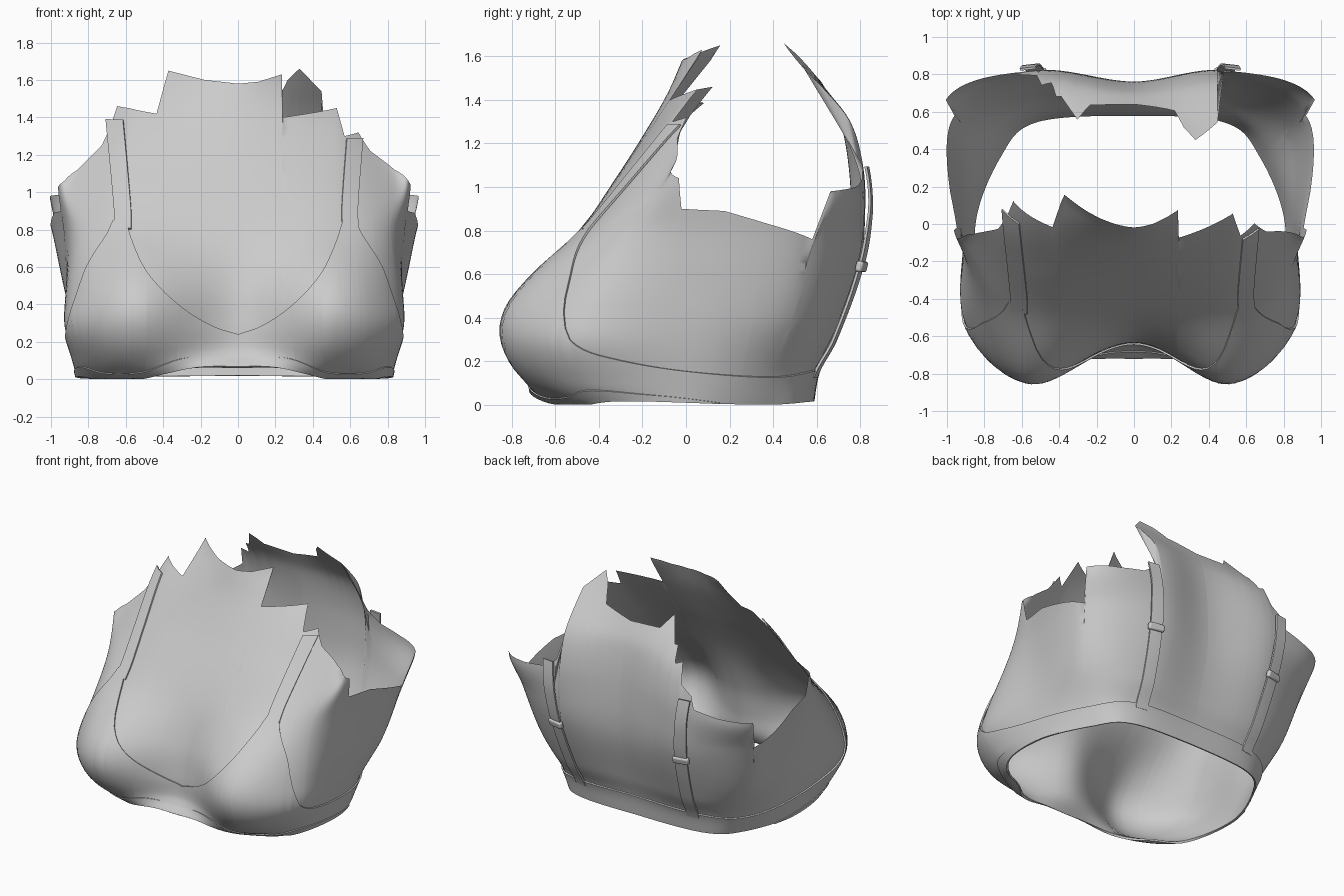
import bpy
from math import floor
from mathutils import Vector

if "Cube" in bpy.data.objects:
    bpy.data.objects.remove(bpy.data.objects["Cube"])


def smooth(pts, t):
    """Cubic interpolation of column values over pts[i][0], clamped at the ends."""
    if t <= pts[0][0]:
        return pts[0][1:]
    if t >= pts[-1][0]:
        return pts[-1][1:]
    i = max(k for k in range(len(pts) - 1) if pts[k][0] <= t)
    a, b = pts[i], pts[i + 1]
    p, n = pts[max(i - 1, 0)], pts[min(i + 2, len(pts) - 1)]
    h = b[0] - a[0]
    s = (t - a[0]) / h
    out = []
    for c in range(1, len(a)):
        m0 = (b[c] - p[c]) / (b[0] - p[0]) * h
        m1 = (n[c] - a[c]) / (n[0] - a[0]) * h
        out.append((2*s**3 - 3*s*s + 1)*a[c] + (s**3 - 2*s*s + s)*m0
                   + (3*s*s - 2*s**3)*b[c] + (s**3 - s*s)*m1)
    return out


def linear(pts, t):
    if t <= pts[0][0]:
        return pts[0][1]
    for a, b in zip(pts, pts[1:]):
        if t <= b[0]:
            return a[1] + (b[1] - a[1]) * (t - a[0]) / (b[0] - a[0])
    return pts[-1][1]


# Vertical profiles around one half of the body, front centre to back centre
centre = [(0, -.72), (.06, -.705), (.1, -.67), (.16, -.64), (.28, -.63), (.5, -.59),
          (.8, -.47), (1.2, -.22), (1.42, -.09), (1.6, -.01)]
apex = [(0, -.53), (.03, -.61), (.1, -.71), (.2, -.8), (.33, -.845), (.45, -.815),
        (.58, -.71), (.8, -.48), (1.1, -.24), (1.4, .0), (1.65, .26)]
outer = [(0, .77, -.36), (.1, .815, -.46), (.28, .88, -.53), (.45, .87, -.49),
         (.8, .82, -.32), (1.05, .85, -.1), (1.3, .78, .06), (1.5, .74, .26)]
side = [(0, .825), (.3, .875), (.6, .9), (.8, .915), (1.04, .95), (1.5, .95)]
flank = [(0, .69, .36), (.15, .74, .4), (.4, .85, .49), (.76, .94, .58), (1, .995, .65), (1.65, .98, .45)]
blade = [(0, .54), (.15, .58), (.3, .665), (.65, .79), (.9, .82), (1.1, .81),
         (1.3, .75), (1.45, .63), (1.55, .53), (1.66, .42)]
spine = [(0, .575), (.15, .6), (.3, .655), (.65, .75), (1, .755), (1.3, .71), (1.45, .64), (1.66, .52)]


def station(k, z):
    if k < 0:
        x, y = station(-k, z)
        return -x, y
    if k > 6:
        x, y = station(12 - k, z)
        return -x, y
    if k == 2:
        return smooth(outer, z)
    if k == 4:
        return smooth(flank, z)
    if k == 3:
        return smooth(side, z)[0], 0.0
    x, prof = {0: (0, centre), 1: (.53, apex), 5: (.5, blade), 6: (0, spine)}[k]
    return x, smooth(prof, z)[0]


def surf(u, z, off=0.0):
    """Body surface: u runs round the body (0 front, +-6 back), off along the normal."""
    def raw(u, z):
        k = floor(u)
        x, y = smooth([(i, *station(i, z)) for i in range(k - 1, k + 3)], u)
        return Vector((x - .02 * min(abs(x) * 2, 1), y, z))
    p = raw(u, z)
    if off:
        e = .01
        n = (raw(u + e, z) - raw(u - e, z)).cross(raw(u, z + e) - raw(u, z - e))
        p = p + n.normalized() * off
        p.z = max(p.z, 0)
    return p


def find_u(x, z, front):
    s = 1 if x >= 0 else -1
    lo, hi = (0, 2.5) if front else (6, 4)
    for _ in range(22):
        m = (lo + hi) / 2
        if s * surf(s * m, z).x < abs(x):
            lo = m
        else:
            hi = m
    return s * lo


def sheet(name, columns, thick=0):
    """Skin a list of point columns; optionally thicken inward."""
    n = len(columns[0])
    verts = [p for c in columns for p in c]
    faces = [(i*n + j, i*n + n + j, i*n + n + j + 1, i*n + j + 1)
             for i in range(len(columns) - 1) for j in range(n - 1)]
    me = bpy.data.meshes.new(name)
    me.from_pydata(verts, [], faces)
    ob = bpy.data.objects.new(name, me)
    bpy.context.collection.objects.link(ob)
    bpy.ops.object.select_all(action='DESELECT')
    ob.select_set(True)
    bpy.context.view_layer.objects.active = ob
    if thick:
        m = ob.modifiers.new("thickness", 'SOLIDIFY')
        m.thickness, m.offset = thick, -1
        bpy.ops.object.modifier_apply(modifier=m.name)
    bpy.ops.object.shade_smooth_by_angle(angle=.8)
    return ob


hem = [(0, .06), (.45, .06), (1, .01), (1.6, .01), (2.2, .025), (3, .012), (4, .003), (5, .015), (6, .02)]


def wrap(name, top, us, rows, off=0, thick=0):
    cols = []
    for u in us:
        lo = smooth(hem, abs(u))[0]
        hi = max(top(u), lo + .005)
        cols.append([surf(u, lo + (hi - lo) * j / rows, off) for j in range(rows + 1)])
    return sheet(name, cols, thick)


def steps(a, b, n):
    return [a + (b - a) * i / n for i in range(n + 1)]


# Torso shell with torn upper edge and arm openings
right_edge = [(0, 1.58), (.2, 1.59), (.43, 1.63), (.44, 1.4), (1.05, 1.45), (1.17, 1.3), (1.45, 1.32),
              (1.65, 1.22), (2.1, 1.12), (2.9, 1.04), (2.95, .9), (3.3, .89), (3.6, .83), (4, .76),
              (4.03, .98), (4.5, 1.0), (4.8, 1.03), (5, 1.1), (5.07, 1.54), (5.32, 1.66), (5.45, 1.6),
              (5.55, 1.5), (6, 1.45)]
left_edge = [(-6, 1.45), (-5.55, 1.46), (-5.42, 1.55), (-5.25, 1.4), (-5.2, 1.4), (-5.15, 1.3),
             (-5.05, 1.32), (-5, 1.18), (-4.85, 1.12), (-4.8, 1.03), (-4.5, 1.0), (-4.03, .98),
             (-4, .76), (-3.6, .83), (-3.3, .89), (-2.95, .9), (-2.9, 1.03), (-2.4, 1.06), (-2, 1.12),
             (-1.6, 1.25), (-1.45, 1.36), (-1.33, 1.46), (-1.1, 1.45), (-.75, 1.42), (-.63, 1.65), (-.3, 1.6)]
edge = left_edge + right_edge
us = sorted(set(steps(-6, 6, 144) + [e[0] for e in edge]))
wrap("torso", lambda u: linear(edge, u), us, 44)

# Cups and band in one continuous fabric layer
cup_top = [(0, .24), (.25, .285), (.57, .4), (.87, .57), (1.05, .75), (1.12, .84), (1.32, .84), (1.4, .78),
           (1.72, .6), (1.86, .43), (2.02, .29), (2.4, .21), (3, .155), (4, .13), (5, .16), (6, .17)]
us = sorted(set(steps(-6, 6, 192) + [s * p[0] for p in cup_top for s in (-1, 1)]))
wrap("cups_and_band", lambda u: smooth(cup_top, abs(u))[0], us, 16, .012, .01)

# Narrow underband below the cups
under = [(0, .1), (.5, .115), (.9, .05), (1.5, .045), (2, .075), (2.6, .05), (3.4, .012)]
wrap("underband", lambda u: smooth(under, abs(u))[0], steps(-3.4, 3.4, 90), 3, .018, .006)


def strap(name, path, width, front, off, thick):
    """Ribbon on the body following (z, x) points."""
    sgn = 1 if front else -1
    z0, z1 = path[0][0], path[-1][0]
    cols = []
    for d in (-.5, 0, .5):
        col = []
        for z in steps(z0, z1, 24):
            x = smooth(path, z)[0] + sgn * d * width
            col.append(surf(find_u(x, z, front), z, linear(off, z)))
        cols.append(col)
    return sheet(name, cols, thick)


# Front straps, unequal lengths
flat = [(.8, .0125), (1.4, .016)]
strap("front_strap_right", [(.8, .6), (.9, .595), (1.28, .62)], .085, True, flat, .01)
strap("front_strap_left", [(.8, -.615), (.9, -.615), (1.38, -.655)], .09, True, flat, .01)

# Back straps with adjusters
lift = [(.1, .016), (.6, .022), (.9, .038), (1.1, .03)]
for s, label in ((1, "right"), (-1, "left")):
    strap("back_strap_" + label, [(.13, s*.45 - .02), (.65, s*.5 - .02), (1.09, s*.545 - .02)],
          .085, False, lift, .012)
    u = find_u(s * .5 - .02, .64, False)
    p, n = surf(u, .64, .02), surf(u, .64, .5) - surf(u, .64)
    bpy.ops.mesh.primitive_cube_add(size=1, location=p, rotation=n.to_track_quat('Y', 'Z').to_euler())
    ob = bpy.context.object
    ob.name = "adjuster_" + label
    ob.scale = (.115, .035, .05)
    bpy.ops.object.transform_apply(location=False, rotation=False, scale=True)
    b = ob.modifiers.new("round", 'BEVEL')
    b.width, b.segments = .012, 3
    bpy.ops.object.shade_smooth_by_angle(angle=.8)
